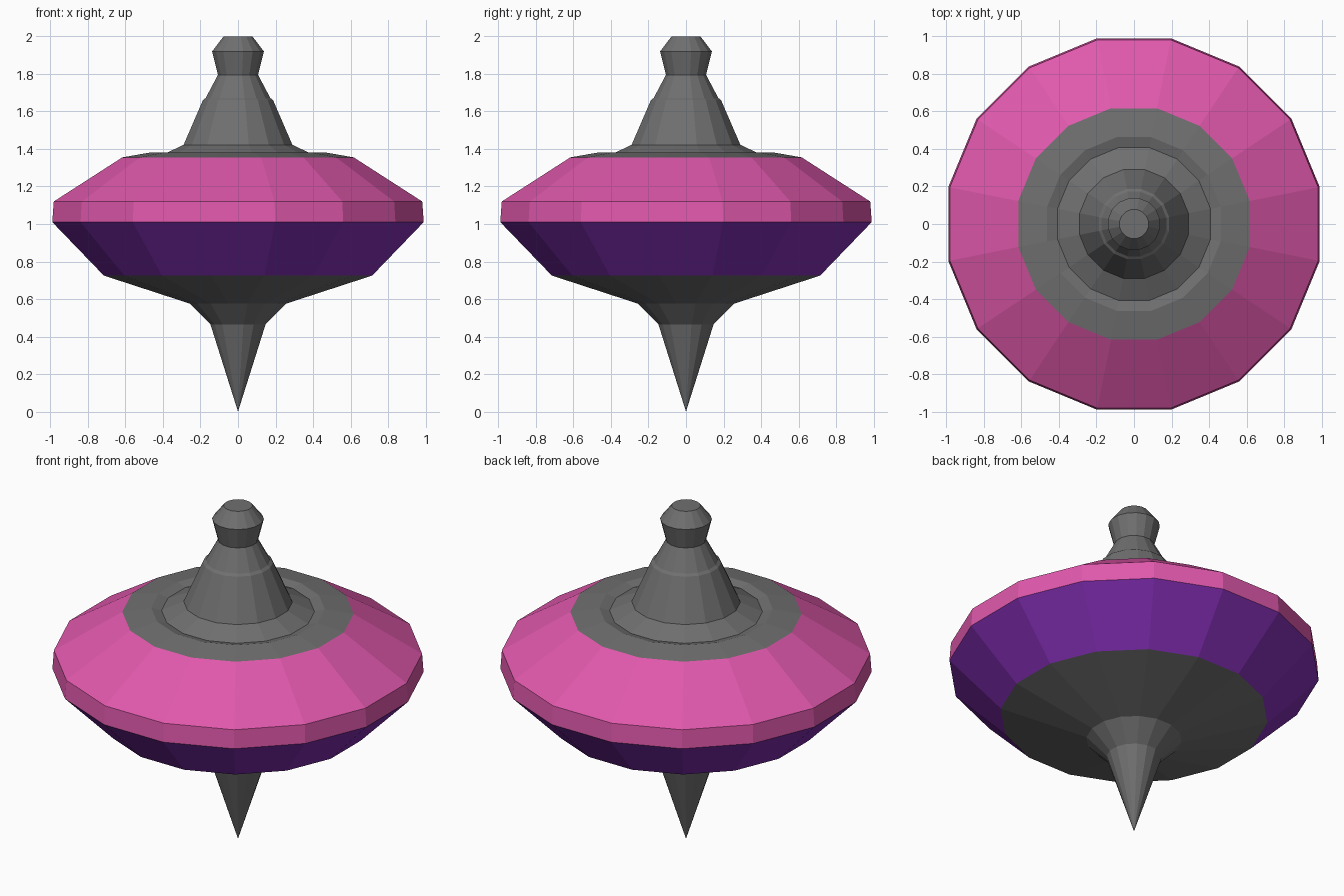
import bpy, bmesh, math

if "Cube" in bpy.data.objects:
    bpy.data.objects.remove(bpy.data.objects["Cube"])

SIDES = 16
FLAT = math.cos(math.pi / SIDES)  # profile widths are measured across flats


def material(name, rgb):
    m = bpy.data.materials.new(name)
    m.diffuse_color = (*rgb, 1)
    m.use_nodes = True
    m.node_tree.nodes["Principled BSDF"].inputs["Base Color"].default_value = m.diffuse_color
    return m


def lathe(name, profile, mat):
    """Revolve a bottom-to-top (half width, z) profile into flat facets."""
    bm = bmesh.new()
    rings = []
    for w, z in profile:
        if w == 0:
            rings.append([bm.verts.new((0, 0, z))] * SIDES)
            continue
        r = w / FLAT
        angles = [(k + 0.5) * math.tau / SIDES for k in range(SIDES)]
        rings.append([bm.verts.new((r * math.cos(a), r * math.sin(a), z)) for a in angles])
    for low, high in zip(rings, rings[1:]):
        for k in range(SIDES):
            n = (k + 1) % SIDES
            corners = [low[k], low[n], high[n], high[k]]
            bm.faces.new(list(dict.fromkeys(corners)))
    if name == "handle":
        bm.faces.new(rings[-1])
    mesh = bpy.data.meshes.new(name)
    bm.to_mesh(mesh)
    bm.free()
    mesh.materials.append(mat)
    ob = bpy.data.objects.new(name, mesh)
    bpy.context.collection.objects.link(ob)
    return ob


grey = material("dark_grey", (0.16, 0.16, 0.16))
pink = material("pink", (0.745, 0.098, 0.413))
purple = material("purple", (0.223, 0.027, 0.456))

# Spinning point and flared underside
lathe("tip", [(0, 0), (0.147, 0.465), (0.255, 0.575)], grey)
lathe("underside", [(0.255, 0.575), (0.715, 0.725)], grey)
# Painted body
lathe("lower_body", [(0.715, 0.725), (0.99, 1.01)], purple)
lathe("upper_body", [(0.99, 1.01), (0.982, 1.12), (0.617, 1.355)], pink)
# Shoulder with shallow groove
lathe("shoulder", [(0.617, 1.355), (0.463, 1.382), (0.408, 1.366), (0.29, 1.422)], grey)
# Stepped stem and knob
lathe("handle", [(0.29, 1.422), (0.187, 1.66), (0.172, 1.672), (0.107, 1.795),
                 (0.138, 1.92), (0.077, 2.0)], grey)
